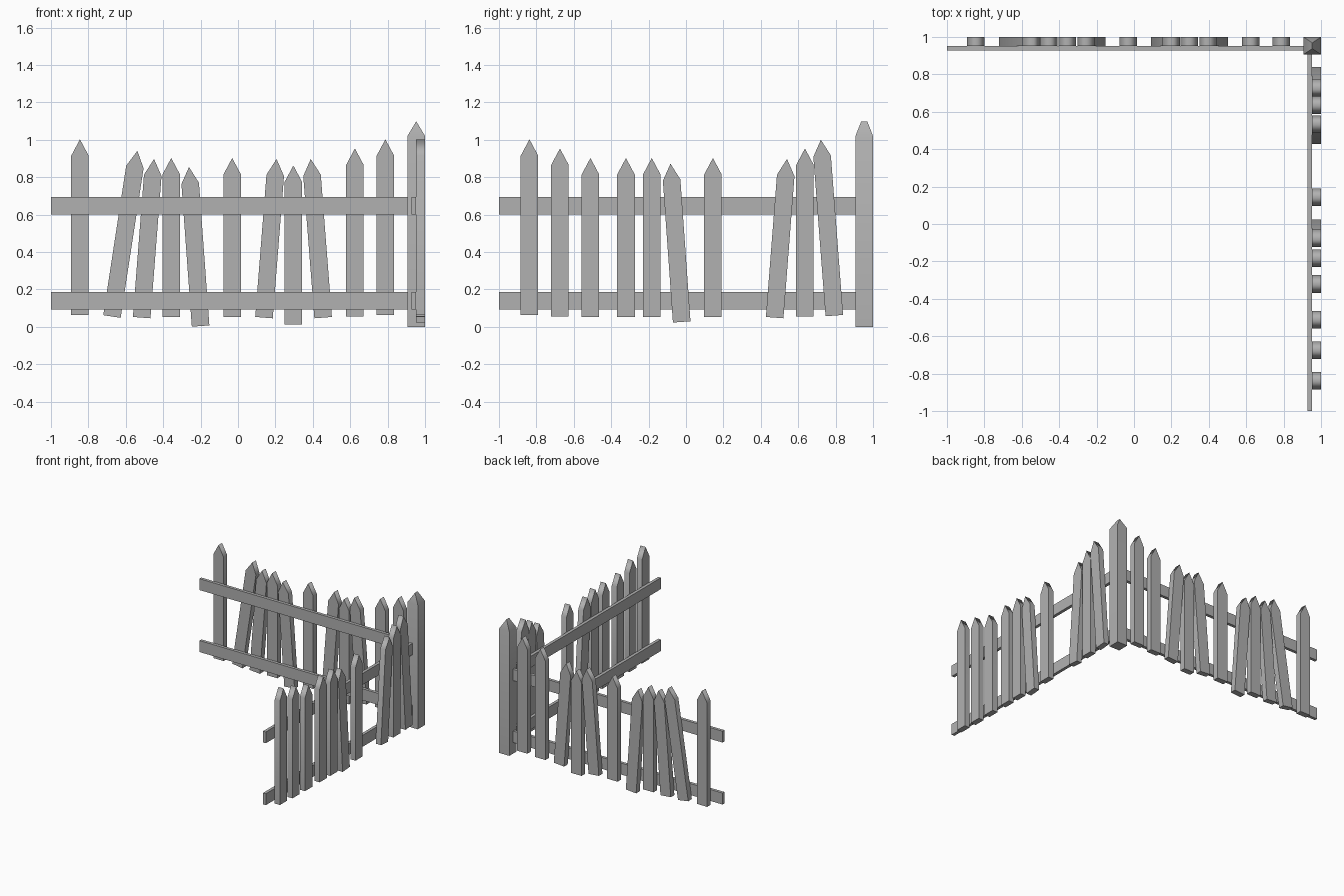
import bpy, bmesh
import math
from mathutils import Vector

if "Cube" in bpy.data.objects:
    bpy.data.objects.remove(bpy.data.objects["Cube"])

WIDTH, SHOULDER = 0.094, 0.088

# Dark grey weathered wood
wood = bpy.data.materials.new("grey_wood")
wood.diffuse_color = (0.44, 0.44, 0.44, 1)
wood.use_nodes = True
wood.node_tree.nodes["Principled BSDF"].inputs["Base Color"].default_value = wood.diffuse_color


def make_object(name, verts, faces, soft=()):
    """Build a mesh; edges joining the vertex pairs in soft (or under 40 degrees) shade smooth."""
    mesh = bpy.data.meshes.new(name)
    mesh.from_pydata(verts, [], faces)
    bm = bmesh.new()
    bm.from_mesh(mesh)
    bmesh.ops.recalc_face_normals(bm, faces=bm.faces)
    for f in bm.faces:
        f.smooth = True
    for e in bm.edges:
        pair = tuple(sorted(v.index for v in e.verts))
        e.smooth = pair in soft or e.calc_face_angle() < math.radians(40)
    bm.to_mesh(mesh)
    bm.free()
    mesh.materials.append(wood)
    obj = bpy.data.objects.new(name, mesh)
    bpy.context.collection.objects.link(obj)
    return obj


def board(name, profile, side, d0, d1):
    """Extrude a (along, z) profile through the fence depth d0..d1."""
    n = len(profile)
    place = (lambda a, d, z: (a, d, z)) if side == "back" else (lambda a, d, z: (d, a, z))
    verts = [place(a, d, z) for d in (d0, d1) for a, z in profile]
    faces = [list(range(n)), list(range(n, 2 * n))]
    faces += [[i, (i + 1) % n, n + (i + 1) % n, n + i] for i in range(n)]
    # Pointed tips blend softly from one side over to the other
    soft = [(i, n + i) for i in (2, 3, 4)] if n == 5 else ()
    return make_object(name, verts, faces, soft)


def picket(name, side, bottom, tip):
    b, t = Vector(bottom), Vector(tip)
    up = (t - b).normalized()
    half = Vector((up.y, -up.x)) * WIDTH / 2
    s = t - up * SHOULDER
    board(name, [b - half, b + half, s + half, t, s - half], side, 0.953, 1.0)


# Pickets: bottom centre and tip, as (along, z)
pickets = {
    "back": [
        ((-0.845, 0.062), (-0.845, 1.002)), ((-0.674, 0.055), (-0.538, 0.941)),
        ((-0.515, 0.049), (-0.449, 0.897)), ((-0.357, 0.051), (-0.357, 0.902)),
        ((-0.200, 0.004), (-0.262, 0.854)), ((-0.031, 0.051), (-0.031, 0.902)),
        ((0.139, 0.049), (0.206, 0.897)), ((0.296, 0.011), (0.296, 0.862)),
        ((0.455, 0.049), (0.389, 0.897)), ((0.625, 0.054), (0.625, 0.953)),
        ((0.788, 0.062), (0.788, 1.002))],
    "right": [
        ((-0.837, 0.062), (-0.837, 1.002)), ((-0.674, 0.054), (-0.674, 0.953)),
        ((-0.511, 0.051), (-0.511, 0.902)), ((-0.321, 0.051), (-0.321, 0.902)),
        ((-0.183, 0.051), (-0.183, 0.902)), ((-0.023, 0.026), (-0.083, 0.872)),
        ((0.144, 0.051), (0.144, 0.902)), ((0.474, 0.049), (0.540, 0.897)),
        ((0.636, 0.054), (0.636, 0.953)), ((0.793, 0.060), (0.721, 1.0))],
}
for side, items in pickets.items():
    for i, (bottom, tip) in enumerate(items):
        picket(f"{side}_picket_{i + 1}", side, bottom, tip)

# Two rails on the inner face of each fence run
for side in pickets:
    for level, z0, z1 in (("lower", 0.092, 0.186), ("upper", 0.601, 0.694)):
        board(f"{side}_{level}_rail", [(-1, z0), (0.915, z0), (0.915, z1), (-1, z1)],
              side, 0.928, 0.953)

# Corner post with a short-ridged hip cap
lo, hi, top = 0.906, 1.0, 1.02
square = [(lo, lo), (hi, lo), (hi, hi), (lo, hi)]
verts = [(x, y, z) for z in (0, top) for x, y in square]
verts += [(0.953, 0.937, 1.098), (0.953, 0.969, 1.098)]
make_object("corner_post", verts, [
    (0, 1, 2, 3), (0, 1, 5, 4), (1, 2, 6, 5), (2, 3, 7, 6), (3, 0, 4, 7),
    (4, 5, 8), (5, 6, 9, 8), (6, 7, 9), (7, 4, 8, 9)])
